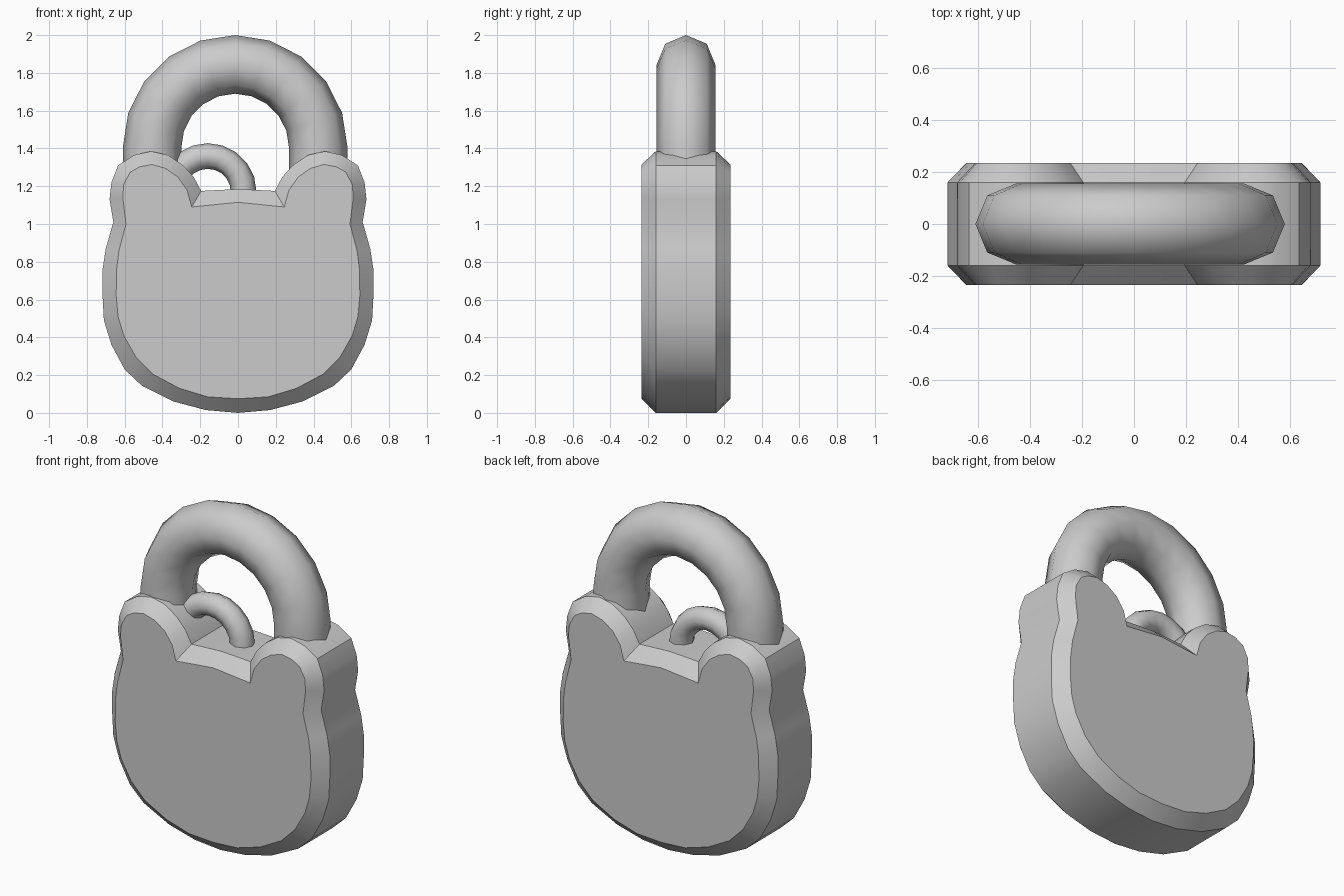
import bpy, bmesh
from math import sin, cos, pi, radians
from mathutils import Vector

if "Cube" in bpy.data.objects:
    bpy.data.objects.remove(bpy.data.objects["Cube"])


def finish(name, bm, angle):
    bmesh.ops.recalc_face_normals(bm, faces=bm.faces)
    mesh = bpy.data.meshes.new(name)
    bm.to_mesh(mesh)
    bm.free()
    ob = bpy.data.objects.new(name, mesh)
    bpy.context.collection.objects.link(ob)
    bpy.ops.object.select_all(action='DESELECT')
    ob.select_set(True)
    bpy.context.view_layer.objects.active = ob
    bpy.ops.object.shade_smooth_by_angle(angle=radians(angle))
    return ob


def mirrored(half):
    """Close a half profile that starts and ends on x = 0."""
    return half + [(-x, z) for x, z in half[-2:0:-1]]


def skin(name, rings, angle):
    """Join successive vertex rings and cap both ends."""
    bm = bmesh.new()
    loops = [[bm.verts.new(p) for p in ring] for ring in rings]
    n = len(loops[0])
    for a, b in zip(loops, loops[1:]):
        for i in range(n):
            j = (i + 1) % n
            bm.faces.new((a[i], a[j], b[j], b[i]))
    bm.faces.new(loops[0])
    bm.faces.new(loops[-1])
    return finish(name, bm, angle)


def hoop(name, cx, cz, radius, tube, leg, segments=10, sides=8):
    """Half-round bar in the XZ plane with straight legs going down."""
    path = [(Vector((cx + radius, 0, cz - leg)), 0)]
    for i in range(segments + 1):
        t = pi * i / segments
        path.append((Vector((cx + radius * cos(t), 0, cz + radius * sin(t))), t))
    path.append((Vector((cx - radius, 0, cz - leg)), pi))
    rings = []
    for c, t in path:
        out = Vector((cos(t), 0, sin(t)))
        rings.append([c + tube * (cos(2 * pi * k / sides) * out
                                  + sin(2 * pi * k / sides) * Vector((0, 1, 0)))
                      for k in range(sides)])
    return skin(name, rings, 50)


# Lock body: matching outer and chamfered half outlines, including the ears
outer = [(0, 0), (0.17, 0.015), (0.34, 0.06), (0.51, 0.145), (0.60, 0.23),
         (0.67, 0.36), (0.71, 0.49), (0.717, 0.62), (0.717, 0.76), (0.70, 0.87),
         (0.66, 1.01), (0.68, 1.13), (0.67, 1.22), (0.635, 1.31), (0.55, 1.365),
         (0.46, 1.385), (0.37, 1.365), (0.29, 1.31), (0.235, 1.25),
         (0.195, 1.175), (0, 1.185)]
inner = [(0, 0.075), (0.16, 0.085), (0.31, 0.13), (0.45, 0.205), (0.54, 0.295),
         (0.605, 0.41), (0.635, 0.51), (0.645, 0.62), (0.643, 0.76), (0.63, 0.86),
         (0.593, 1.0), (0.61, 1.14), (0.605, 1.21), (0.57, 1.275), (0.52, 1.303),
         (0.455, 1.315), (0.385, 1.295), (0.32, 1.25), (0.27, 1.18),
         (0.245, 1.09), (0, 1.115)]


def at_y(profile, y):
    return [(x, y, z) for x, z in mirrored(profile)]


skin("lock_body", [at_y(inner, -0.235), at_y(outer, -0.16),
                   at_y(outer, 0.16), at_y(inner, 0.235)], 32)

# Main shackle and the small hanging loop beneath it
hoop("shackle", -0.015, 1.405, 0.44, 0.155, 0.2)
hoop("small_loop", -0.16, 1.17, 0.19, 0.068, 0.08)
